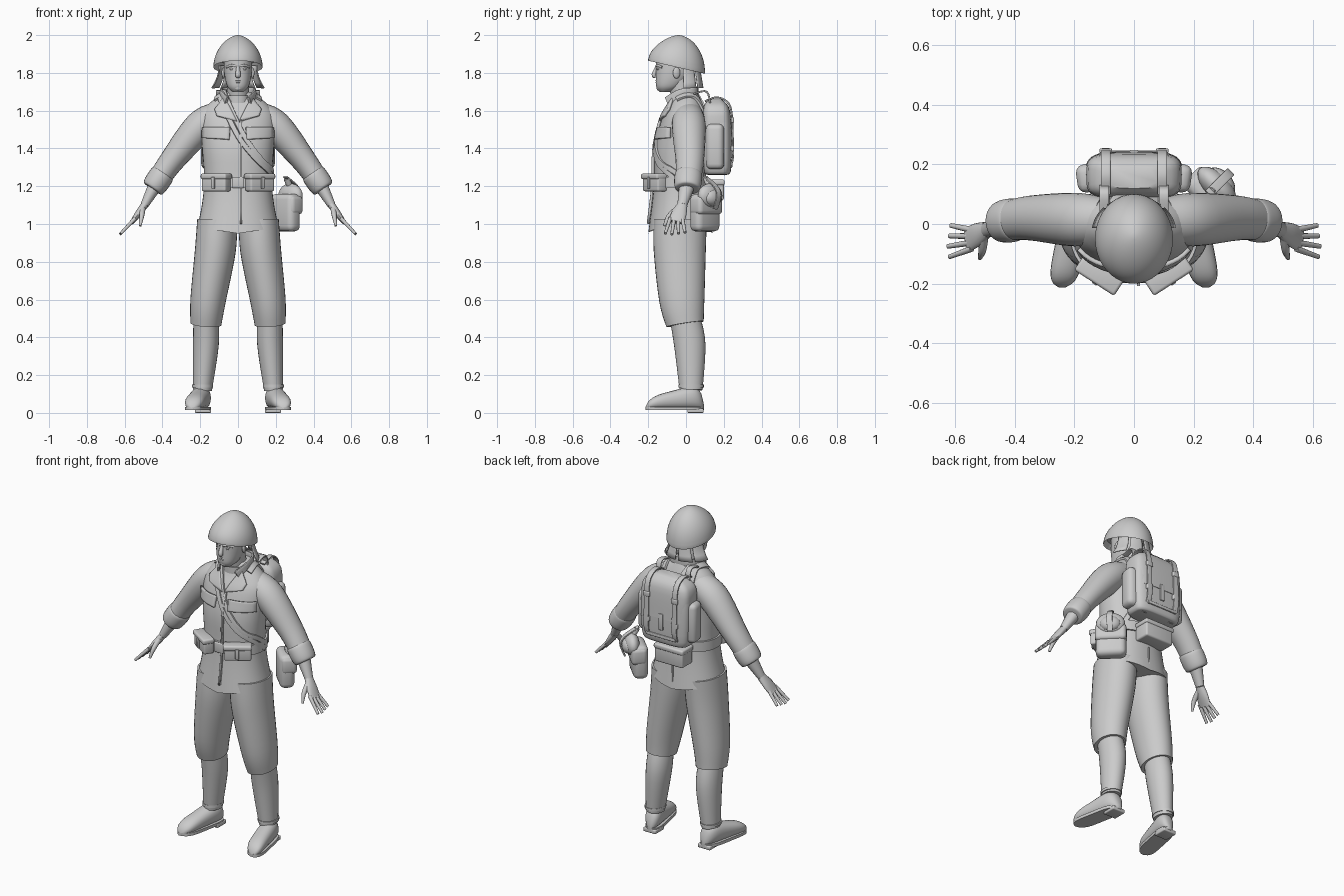
import bpy, bmesh, math
from mathutils import Vector, Matrix
from mathutils.bvhtree import BVHTree

if "Cube" in bpy.data.objects:
    bpy.data.objects.remove(bpy.data.objects["Cube"])

grey = bpy.data.materials.new("uniform_grey")
grey.use_nodes = True
grey.diffuse_color = (.6, .6, .6, 1)
grey.node_tree.nodes["Principled BSDF"].inputs["Base Color"].default_value = grey.diffuse_color
X, Y, Z = Matrix.Identity(3)


def finish(name, bm):
    bmesh.ops.recalc_face_normals(bm, faces=bm.faces)
    mesh = bpy.data.meshes.new(name)
    bm.to_mesh(mesh)
    bm.free()
    mesh.materials.append(grey)
    ob = bpy.data.objects.new(name, mesh)
    bpy.context.collection.objects.link(ob)
    bpy.ops.object.select_all(action='DESELECT')
    ob.select_set(True)
    bpy.context.view_layer.objects.active = ob
    bpy.ops.object.shade_smooth_by_angle(angle=math.radians(45))
    return ob


def smooth(points, steps):
    # Catmull-Rom interpolation through tuples of any length
    padded = [points[0], *points, points[-1]]
    out = []
    for i in range(len(points) - 1):
        for k in range(steps):
            t = k / steps
            out.append([b + t / 2 * (c - a + t * (2 * a - 5 * b + 4 * c - d + t * (3 * b - a - 3 * c + d)))
                        for a, b, c, d in zip(*padded[i:i + 4])])
    return out + [points[-1]]


def section(center, u, v, half_u, half_v, sides, power):
    # superellipse: power two is round, higher is squarer
    ring = []
    for i in range(sides):
        angle = math.tau * i / sides
        c, s = math.cos(angle), math.sin(angle)
        ring.append(center + u * half_u * math.copysign(abs(c) ** (2 / power), c)
                    + v * half_v * math.copysign(abs(s) ** (2 / power), s))
    return ring


def grid(bm, rows, closed):
    rows = [[bm.verts.new(p) for p in row] for row in rows]
    for low, high in zip(rows, rows[1:]):
        for i in range(0 if closed else 1, len(low)):
            bm.faces.new((low[i - 1], low[i], high[i], high[i - 1]))
    return rows


def skin(name, rings):
    bm = bmesh.new()
    rows = grid(bm, rings, True)
    bm.faces.new(rows[0])
    bm.faces.new(rows[-1])
    return finish(name, bm)


def sheet(name, rows, thickness):
    bm = bmesh.new()
    grid(bm, rows, False)
    solid = finish(name, bm).modifiers.new("thickness", 'SOLIDIFY')
    solid.thickness = thickness
    solid.offset = 0


def stack(name, rows, power=2.2, steps=5, warp=lambda p: p):
    # level rings, each given as height, depth position, half width, half depth
    rings = [section(Vector((0, y, z)), X, Y, a, b, 40, power) for z, y, a, b in smooth(rows, steps)]
    return skin(name, [[warp(p) for p in ring] for ring in rings])


def tube(name, points, sizes, ref=X, sides=18, power=2, steps=5):
    # rings square to a path; sizes are half extents along ref and across it
    if isinstance(sizes, tuple):
        sizes = [sizes] * len(points)
    path = smooth([(*p, *size) for p, size in zip(points, sizes)], steps)
    spots = [Vector(p[:3]) for p in path]
    rings = []
    for i, (spot, p) in enumerate(zip(spots, path)):
        along = (spots[min(i + 1, len(spots) - 1)] - spots[max(i - 1, 0)]).normalized()
        u = (ref - along * ref.dot(along)).normalized()
        rings.append(section(spot, u, along.cross(u), p[3], p[4], sides, power))
    return skin(name, rings)


def place(ob, loc, turn):
    ob.location = loc
    ob.rotation_euler.z = math.radians(turn)


def box(name, loc, size, turn=0, bevel=.01):
    bm = bmesh.new()
    bmesh.ops.create_cube(bm, size=1, matrix=Matrix.Diagonal((*size, 1)))
    bmesh.ops.bevel(bm, geom=bm.edges[:], offset=bevel, segments=3, profile=.5, affect='EDGES')
    place(finish(name, bm), loc, turn)


def ball(name, loc, size, turn=0):
    bm = bmesh.new()
    bmesh.ops.create_uvsphere(bm, u_segments=20, v_segments=12, radius=1, matrix=Matrix.Diagonal((*size, 1)))
    place(finish(name, bm), loc, turn)


# jacket, with a hem that dips at the middle
def hem(p):
    return p + Z * max(0, 1.1 - p.z) * abs(p.x)


jacket = stack("jacket", [(.95, -.03, .215, .17), (1.2, -.03, .18, .14), (1.4, -.03, .19, .135),
                          (1.55, -.01, .2, .12), (1.63, 0, .16, .09), (1.7, 0, .07, .06)], warp=hem)
cloth = BVHTree.FromPolygons([v.co for v in jacket.data.vertices],
                             [p.vertices[:] for p in jacket.data.polygons])


def band(name, points, half_width):
    # strap lying on the jacket
    hits = [cloth.find_nearest(Vector(p))[:2] for p in smooth(points, 6)]
    rings = []
    for i, (spot, normal) in enumerate(hits):
        along = hits[min(i + 1, len(hits) - 1)][0] - hits[max(i - 1, 0)][0]
        across = normal.cross(along).normalized()
        rings.append(section(spot + normal * .004, across, normal, half_width, .008, 8, 5))
    skin(name, rings)


def patch(name, corners, n=8):
    # cloth panel lying on the jacket front, corners given as width and height
    a, b, c, d = map(Vector, corners)
    rows = []
    for i in range(n + 1):
        row = []
        for j in range(n + 1):
            q = a.lerp(b, i / n).lerp(d.lerp(c, i / n), j / n)
            spot, normal = cloth.ray_cast(Vector((q.x, -1, q.y)), Y)[:2]
            if spot is None:
                spot, normal = cloth.find_nearest(Vector((q.x, -.1, q.y)))[:2]
            row.append(spot + normal * .008)
        rows.append(row)
    sheet(name, rows, .014)


patch("front_edge", [(.01, 1.55), (.02, 1.55), (.02, 1), (.01, 1)])
box("back_vent", (0, .13, 1.04), (.01, .01, .12), bevel=.003)
stack("belt", [(z, -.03, .19, .15) for z in (1.19, 1.25)], steps=1)
box("belt_buckle", (0, -.185, 1.22), (.06, .014, .06), bevel=.005)
collar = [(.06, -.1, 1.65), (.09, -.03, 1.69), (.06, .05, 1.7)]
tube("collar", collar + [(-x, y, z) for x, y, z in reversed(collar)], (.024, .007), Z, power=4)
stack("undershirt_collar", [(z, -.025, .06, .065) for z in (1.64, 1.68)], steps=1)

# head and face
stack("head", [(1.7, -.11, .03, .03), (1.73, -.09, .057, .068), (1.8, -.065, .073, .095), (1.9, -.06, .075, .1)])
tube("neck", [(0, 0, 1.6), (0, -.045, 1.8)], (.057, .062))
tube("nose", [(0, -.15, 1.84), (0, -.17, 1.79), (0, -.16, 1.78)], [(.008, .008), (.014, .012), (.01, .008)])
for z in (1.75, 1.76):
    ball("lip", (0, -.15, z), (.022, .012, .005))
ball("chin", (0, -.14, 1.72), (.022, .016, .016))


# helmet, tipped up at the front
def tip(p):
    return p - Z * (p.y + .05) * min(.23, (2 - p.z) * 1.4)


shell = [(1.87, -.05, .11, .13)]
for i in range(13):
    rise, spread = math.sin(i / 8), max(.04, math.cos(i / 8)) ** 1.2
    shell.append((1.83 + .17 * rise, -.05 + .01 * rise, .13 * spread, .15 * spread))
stack("helmet", shell, 2, 2, tip)

# pack body, flap and rear box on the belt
stack("pack", [(1.26, .165, .12, .05), (1.3, .165, .155, .075), (1.58, .165, .155, .07), (1.65, .155, .08, .035)], 4)
stack("pack_flap", [(1.42, .165, .155, .08), (1.6, .16, .155, .073), (1.66, .155, .08, .035)], 4)
box("flap_tongue", (0, .243, 1.4), (.03, .012, .1), bevel=.004)
box("lower_pack_strap", (0, .24, 1.31), (.2, .014, .02), bevel=.004)
box("rear_box", (-.02, .15, 1.18), (.19, .1, .11))
box("rear_box_lid", (-.02, .15, 1.22), (.2, .11, .03))

STRAP = (.016, .005)
for s in (1, -1):
    def at(x, y, z):
        return Vector((s * x, y, z))

    # face and neck cloth
    ball("eye", at(.031, -.145, 1.82), (.014, .011, .007))
    tube("eyebrow", [at(.01, -.157, 1.836), at(.035, -.15, 1.84), at(.06, -.127, 1.83)], (.006, .005), Z)
    ball("ear", at(.076, -.05, 1.8), (.01, .02, .03), s * 15)
    for first in (4, 46):
        rows = []
        for k in range(5):
            drop = k / 4
            angles = [math.radians(first + 6 * j) for j in range(7)]
            rows.append([at(math.sin(w) * (.1 + .04 * drop ** 2), math.cos(w) * (.1 + .02 * drop) - .03,
                            1.84 - .12 * drop) for w in angles])
        sheet("neck_cloth", rows, .006)

    # lapels, pocket flaps and belt pouches
    patch("lapel", [(s * x, z) for x, z in ((.07, 1.67), (.12, 1.6), (.11, 1.57), (.005, 1.54))])
    patch("pocket_flap", [(s * x, z) for x, z in ((.04, 1.51), (.18, 1.51), (.18, 1.455), (.045, 1.445))])
    pouch, turn = at(.115, -.165, 1.218), s * 33
    box("belt_pouch", pouch, (.15, .06, .09), turn)
    box("pouch_lid", pouch + at(0, -.004, .034), (.16, .07, .03), turn)
    box("pouch_tab", pouch + at(.017, -.033, 0), (.02, .01, .06), turn, .003)

    # sleeve with rolled cuff
    elbow, cuff, wrist = at(.35, .02, 1.335), at(.43, .01, 1.22), at(.495, -.02, 1.1)
    tube("sleeve", [at(.1, .015, 1.58), at(.2, .015, 1.515), elbow, cuff],
         [(.075, .07), (.09, .085), (.075, .066), (.066, .058)], Y, 24)
    tube("cuff", [elbow.lerp(cuff, k) for k in (.55, .65, 1, 1.25, 1.3)],
         [(r, r * .9) for r in (.06, .072, .073, .066, .05)], Y, 24)
    tube("forearm", [cuff, wrist], [(.045, .04), (.026, .022)], Y)

    # hand
    knuckles = at(.56, -.053, 1.01)
    tube("palm", [wrist, wrist.lerp(knuckles, .5), knuckles], [(.028, .02), (.04, .018), (.042, .011)], Y)
    for i in range(4):
        reach = .07 - .005 * abs(i - 2)
        root = at(.545, -.02 - .021 * i, 1.03)
        tube("finger", [root, at(.555 + reach, -.005 - .035 * i, 1.015 - reach)], [(.011, .011), (.008, .008)], Y, 10)
    tube("thumb", [at(.505, -.045, 1.08), at(.51, -.09, 1.04), at(.518, -.115, .99)],
         [(.017, .016), (.014, .013), (.007, .007)], Y, 10)

    # breeches and gaiters
    knee, ankle = at(.17, -.005, .47), at(.188, .027, .12)
    tube("trouser_leg", [at(.11, -.03, 1.02), at(.12, -.033, .86), at(.158, -.022, .6), knee],
         [(.106, .14), (.108, .138), (.094, .12), (.082, .1)], sides=32)
    tube("gaiter", [knee + Z * .03, at(.17, .02, .36), ankle], [(.066, .08), (.068, .083), (.05, .061)], sides=28)
    tube("gaiter_hem", [ankle + Z * .015, ankle + Z * .03], (.056, .067), sides=28, steps=1)

    # shoe: one rounded outline drives the upper and the sole
    rings, outer, inner = [], [], []
    for i in range(25):
        t = i / 24
        swell = max(.2, (1 - abs(2 * t - 1) ** 5) ** .5)
        width, height = .052 * swell, (.07 - .04 * t) * swell
        spot = at(.182 + .06 * t, .094 - .308 * t, .02 + height)
        rings.append(section(spot, X, Z, width, height, 20, 2.3))
        outer.append((spot.x + width, spot.y, .014))
        inner.append((spot.x - width, spot.y, .014))
    skin("shoe", rings)
    bm = bmesh.new()
    face = bm.faces.new([bm.verts.new(p) for p in outer + inner[::-1]])
    raised = bmesh.ops.extrude_face_region(bm, geom=[face])["geom"]
    bmesh.ops.translate(bm, verts=[g for g in raised if isinstance(g, bmesh.types.BMVert)], vec=Z * .018)
    finish("sole", bm)
    box("heel", at(.185, .05, .012), (.085, .085, .024), bevel=.006)

    # pack harness and side pocket
    band("shoulder_strap", [at(.1, .12, 1.55), at(.1, .05, 1.68), at(.11, -.05, 1.66)], .017)
    tube("strap_loop", [at(.1, .13, 1.62), at(.1, .11, 1.7), at(.1, .04, 1.69)], STRAP, power=5)
    tube("pack_strap", [at(.095, y, z) for y, z in ((.1, 1.65), (.17, 1.67), (.235, 1.62), (.248, 1.45),
                                                    (.245, 1.33), (.2, 1.26))], STRAP, power=5)
    for z in (1.55, 1.4):
        box("pack_buckle", at(.095, .246, z), (.042, .016, .03), bevel=.005)
    box("side_pocket", at(.15, .155, 1.41), (.085, .095, .24), s * -8, .028)

# two slings from the right shoulder to the left hip
for k in (0, .034):
    band("sling", [(.2, .1, 1.2), (.08, .13, 1.36), (k - .1, .02, 1.7), (k - .085, -.08, 1.64),
                   (k, -.18, 1.47), (k + .1, -.16, 1.34), (.2, -.08, 1.25 + k), (.22, 0, 1.2 + k)], .014)

# haversack and canteen at the left hip, facing back and outward
hip, facing, TURN = Vector((.25, .1, 1.06)), Vector((.7, .7, 0)), -45
box("haversack", hip, (.17, .085, .2), TURN, .03)
box("haversack_flap", hip + facing * .01 + Z * .04, (.176, .09, .1), TURN, .022)
canteen = hip + facing * .04 + Z * .09
ball("canteen", canteen, (.082, .042, .065), TURN)
ball("canteen_cup", canteen + facing * .02 - Z * .01, (.058, .036, .045), TURN)
tube("canteen_neck", [canteen + Z * .04, canteen - facing * .03 + Z * .09], (.016, .016))
tube("canteen_strap", [canteen + facing * d + Z * h for d, h in ((-.04, .1), (.04, .05), (.065, 0), (.04, -.07))],
     STRAP, Vector((.7, -.7, 0)), power=5)
